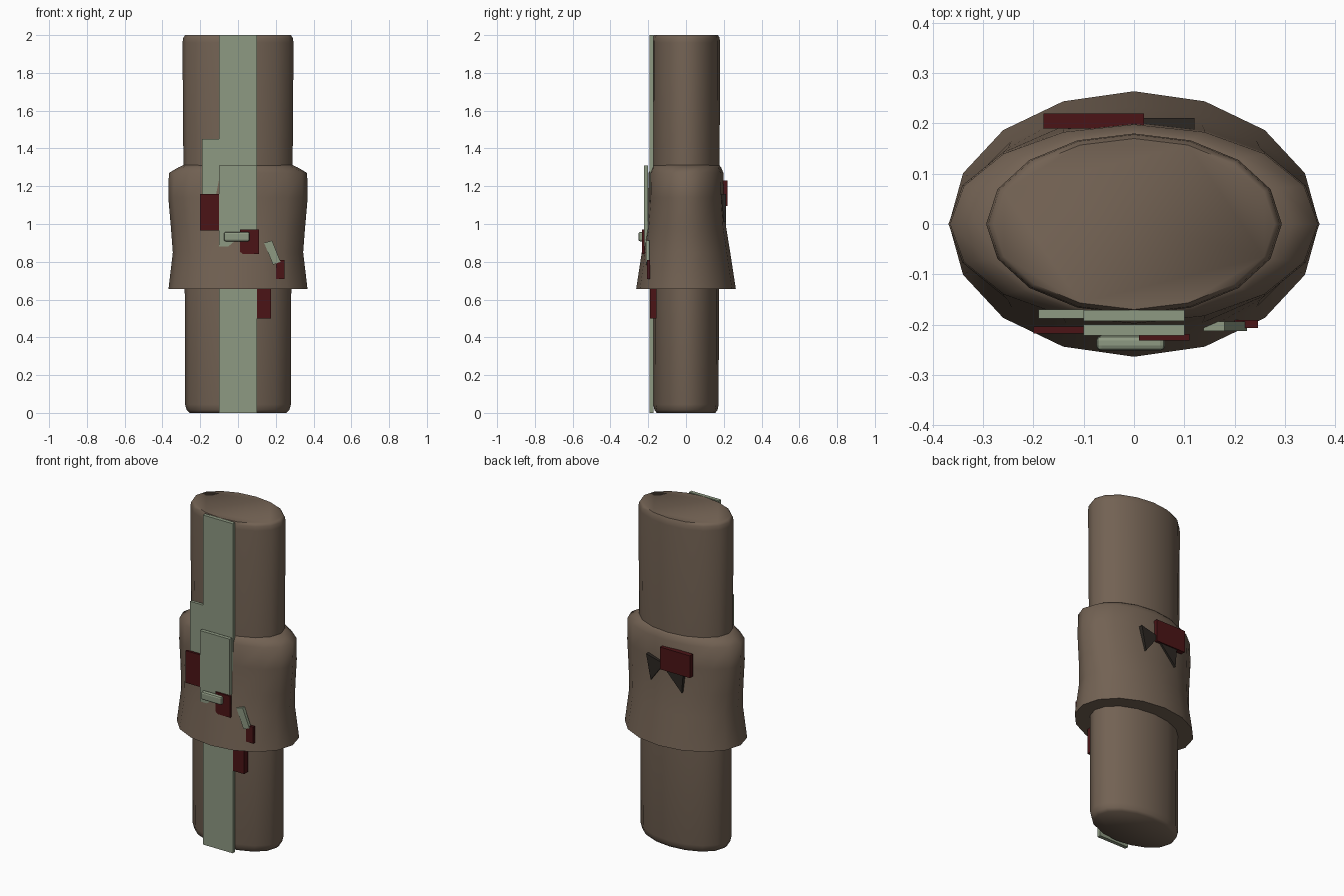
import bpy, bmesh, math

if "Cube" in bpy.data.objects:
    bpy.data.objects.remove(bpy.data.objects["Cube"])

def material(name, rgb):
    m = bpy.data.materials.new(name)
    m.diffuse_color = (*rgb, 1)
    m.use_nodes = True
    m.node_tree.nodes["Principled BSDF"].inputs["Base Color"].default_value = m.diffuse_color
    return m

BROWN = material("brown", (0.17, 0.122, 0.087))
SAGE = material("sage", (0.27, 0.32, 0.225))
RED = material("dark_red", (0.07, 0.007, 0.008))
DARK = material("charcoal", (0.025, 0.02, 0.016))

def finish(name, bm, mat, smooth=False):
    bmesh.ops.recalc_face_normals(bm, faces=bm.faces[:])
    me = bpy.data.meshes.new(name)
    bm.to_mesh(me)
    bm.free()
    ob = bpy.data.objects.new(name, me)
    bpy.context.collection.objects.link(ob)
    me.materials.append(mat)
    if smooth:
        bpy.ops.object.select_all(action='DESELECT')
        ob.select_set(True)
        bpy.context.view_layer.objects.active = ob
        bpy.ops.object.shade_smooth_by_angle(angle=math.radians(60))
    return ob

def loft(name, rings, mat, n=16):
    """Stack of 16-sided elliptical rings (z, x radius, y radius), capped."""
    bm = bmesh.new()
    loops = [[bm.verts.new((rx * math.cos(i * math.tau / n),
                            ry * math.sin(i * math.tau / n), z))
              for i in range(n)] for z, rx, ry in rings]
    for a, b in zip(loops, loops[1:]):
        for i in range(n):
            j = (i + 1) % n
            bm.faces.new((a[i], a[j], b[j], b[i]))
    bm.faces.new(loops[0][::-1])
    bm.faces.new(loops[-1])
    return finish(name, bm, mat, True)

def plate(name, pts, y0, y1, mat):
    """Flat panel: an outline in x,z extruded from y0 to y1."""
    bm = bmesh.new()
    a = [bm.verts.new((x, y0, z)) for x, z in pts]
    b = [bm.verts.new((x, y1, z)) for x, z in pts]
    bm.faces.new(a)
    bm.faces.new(b[::-1])
    for i in range(len(pts)):
        j = (i + 1) % len(pts)
        bm.faces.new((a[i], b[i], b[j], a[j]))
    return finish(name, bm, mat)

def rect(name, x0, x1, z0, z1, y0, y1, mat):
    return plate(name, [(x0, z0), (x1, z0), (x1, z1), (x0, z1)], y0, y1, mat)

# oval column and the flared sleeve around its middle
loft("column", [(0, .255, .155), (.015, .272, .167), (.045, .28, .173),
                (.66, .282, .174), (1.3, .289, .178), (1.96, .294, .18),
                (1.985, .29, .178), (2, .28, .17)], BROWN)
loft("sleeve", [(.655, .285, .18), (.655, .368, .264), (.85, .345, .234),
                (.98, .355, .213), (1.14, .369, .201), (1.27, .366, .198),
                (1.3, .315, .186), (1.312, .288, .176)], BROWN)

# front strips
rect("front_strip", -.1, .1, 0, 2, -.193, -.171, SAGE)
rect("collar_strip", -.1, .1, .88, 1.31, -.222, -.2, SAGE)
rect("side_strip", -.19, -.1, 1.12, 1.45, -.188, -.17, SAGE)

# rounded clasp
clasp = rect("clasp", -.075, .062, .908, .958, -.252, -.222, SAGE)
bev = clasp.modifiers.new("round", 'BEVEL')
bev.width, bev.segments = .01, 2

# slanted tag
plate("slanted_tag", [(.138, .9), (.18, .912), (.225, .8), (.186, .784)],
      -.213, -.194, SAGE)

# red patches
rect("chest_patch", -.2, -.1, .965, 1.16, -.218, -.204, RED)
rect("belt_patch", .01, .11, .84, .97, -.232, -.219, RED)
rect("tag_patch", .2, .247, .71, .81, -.207, -.191, RED)
rect("lower_patch", .1, .175, .5, .66, -.191, -.155, RED)
rect("back_patch", -.18, .02, 1.095, 1.23, .19, .22, RED)

# dark ribbon points behind the back patch
plate("ribbon_point_outer", [(.12, 1.16), (.09, 1.01), (.0, 1.13)], .18, .211, DARK)
plate("ribbon_point_lower", [(.0, 1.11), (-.12, .985), (-.13, 1.11)], .18, .213, DARK)
